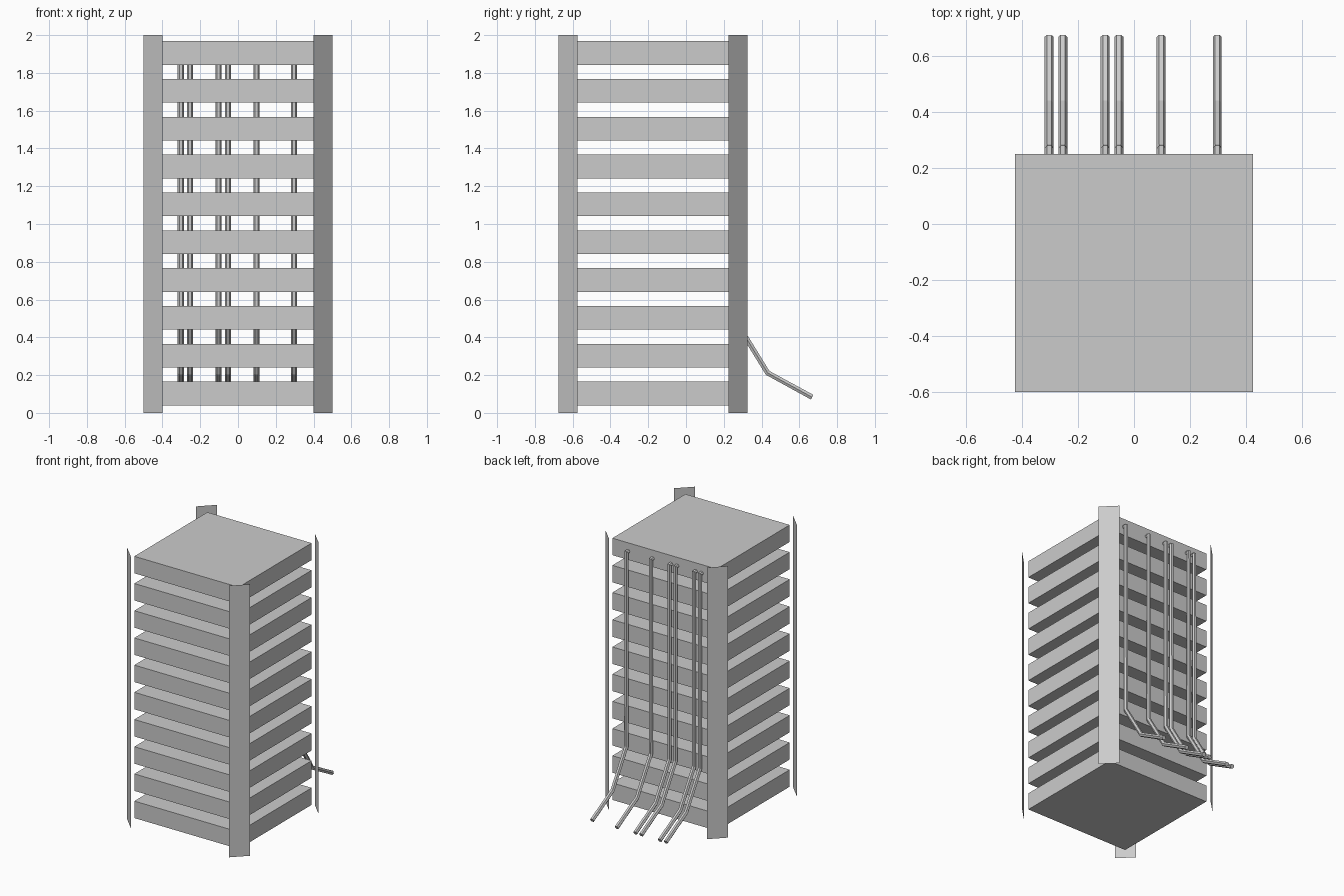
import bpy
import bmesh
from mathutils import Vector

if "Cube" in bpy.data.objects:
    bpy.data.objects.remove(bpy.data.objects["Cube"])

CY = -0.175          # centre of the cabinet in depth
COLL = bpy.context.scene.collection


def mesh_object(name, bm):
    mesh = bpy.data.meshes.new(name)
    bm.to_mesh(mesh)
    bm.free()
    obj = bpy.data.objects.new(name, mesh)
    COLL.objects.link(obj)
    return obj


def box(name, size, centre):
    bm = bmesh.new()
    bmesh.ops.create_cube(bm, size=1)
    bmesh.ops.scale(bm, vec=size, verts=bm.verts)
    bmesh.ops.translate(bm, vec=centre, verts=bm.verts)
    return mesh_object(name, bm)


def corner_rail(name, sx, sy):
    # single-sheet rail set diagonally across a corner
    a = Vector((sx * 0.5, CY + sy * 0.4, 0))
    b = Vector((sx * 0.4, CY + sy * 0.5, 0))
    up = Vector((0, 0, 2))
    loop = [a, b, b + up, a + up]
    if sx * sy < 0:
        loop.reverse()
    bm = bmesh.new()
    bm.faces.new([bm.verts.new(p) for p in loop])
    return mesh_object(name, bm)


def cable(name, x):
    path = [(0.24, 1.905), (0.27, 1.905), (0.27, 0.475), (0.432, 0.212), (0.668, 0.083)]
    curve = bpy.data.curves.new(name, 'CURVE')
    curve.dimensions = '3D'
    curve.bevel_depth = 0.016
    curve.bevel_resolution = 1
    curve.use_fill_caps = True
    spline = curve.splines.new('POLY')
    spline.points.add(len(path) - 1)
    spline.use_smooth = False
    for point, (y, z) in zip(spline.points, path):
        point.co = (x, y, z, 1)
    COLL.objects.link(bpy.data.objects.new(name, curve))


# stacked equipment units
for i in range(10):
    box(f"rack_unit_{i + 1}", (0.85, 0.85, 0.125), (0, CY, 0.1025 + 0.2003 * i))

# four corner rails
for side, sx in (("left", -1), ("right", 1)):
    for end, sy in (("front", -1), ("back", 1)):
        corner_rail(f"{end}_{side}_rail", sx, sy)

# cables hanging down the back
for i, x in enumerate((-0.303, -0.254, -0.103, -0.054, 0.097, 0.297)):
    cable(f"cable_{i + 1}", x)
